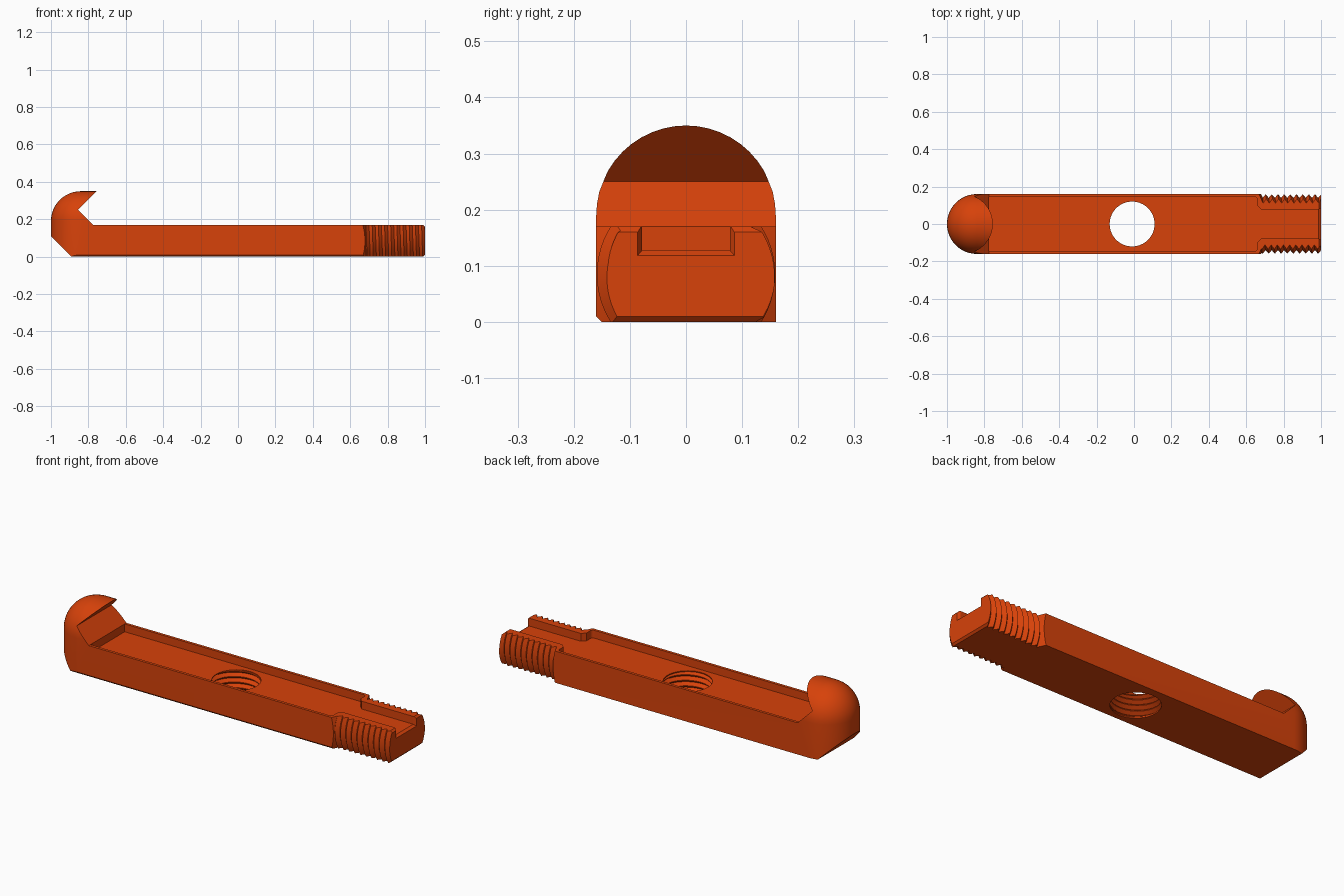
import bpy, bmesh
from math import sin, cos, pi, radians
from mathutils import Matrix

cube = bpy.data.objects.get("Cube")
if cube:
    bpy.data.objects.remove(cube)

orange = bpy.data.materials.new("burnt_orange")
orange.use_nodes = True
orange.diffuse_color = (0.68, 0.054, 0.003, 1)
orange.node_tree.nodes["Principled BSDF"].inputs["Base Color"].default_value = (0.68, 0.054, 0.003, 1)


def finish(bm, name):
    bmesh.ops.recalc_face_normals(bm, faces=bm.faces)
    if bm.calc_volume(signed=True) < 0:
        bmesh.ops.reverse_faces(bm, faces=bm.faces)
    mesh = bpy.data.meshes.new(name)
    bm.to_mesh(mesh)
    bm.free()
    mesh.materials.append(orange)
    obj = bpy.data.objects.new(name, mesh)
    bpy.context.collection.objects.link(obj)
    return obj


def prism(name, pts, axis, lo, hi):
    """Extrude a 2D outline along one axis."""
    place = {"x": lambda p, q, h: (h, p, q),
             "y": lambda p, q, h: (p, h, q),
             "z": lambda p, q, h: (p, q, h)}[axis]
    bm = bmesh.new()
    rings = [[bm.verts.new(place(p, q, h)) for p, q in pts] for h in (lo, hi)]
    for ring in rings:
        bm.faces.new(ring)
    for i in range(len(pts)):
        j = (i + 1) % len(pts)
        bm.faces.new((rings[0][i], rings[0][j], rings[1][j], rings[1][i]))
    return finish(bm, name)


def hull(name, pts):
    """Convex solid around a set of points."""
    bm = bmesh.new()
    for p in pts:
        bm.verts.new(p)
    bmesh.ops.remove_doubles(bm, verts=bm.verts, dist=0.0001)
    bmesh.ops.convex_hull(bm, input=bm.verts)
    bmesh.ops.delete(bm, geom=[v for v in bm.verts if not v.link_faces], context="VERTS")
    bmesh.ops.dissolve_limit(bm, angle_limit=radians(0.3), verts=bm.verts, edges=bm.edges)
    return finish(bm, name)


def threaded_rod(name, root, crest, pitch, turns, matrix, n=64):
    """Helical V thread around z, closed with a fan at each end."""
    bm = bmesh.new()
    rows = 2 * turns + 1
    grid = []
    for k in range(rows + 2):
        r = crest if k % 2 else root
        grid.append([bm.verts.new((r * cos(2 * pi * i / n), r * sin(2 * pi * i / n),
                                   pitch * (k / 2 + i / n))) for i in range(n if k < rows else 1)])

    def at(k, i):
        return grid[k][i] if i < n else grid[k + 2][0]

    for k in range(rows - 1):
        for i in range(n):
            bm.faces.new((at(k, i), at(k, i + 1), at(k + 1, i + 1), at(k + 1, i)))
    for k in (0, rows - 1):
        centre = bm.verts.new((0, 0, pitch * (k / 2 + 0.5)))
        rim = [at(k, i) for i in range(n + 1)] + [grid[k + 1][0]]
        for a, b in zip(rim, rim[1:] + rim[:1]):
            bm.faces.new((a, b, centre))
    bmesh.ops.transform(bm, matrix=matrix, verts=bm.verts)
    return finish(bm, name)


def combine(obj, tool, operation):
    """Apply a boolean and throw the tool away."""
    mod = obj.modifiers.new("cut", "BOOLEAN")
    mod.operation, mod.solver, mod.object = operation, "EXACT", tool
    bpy.context.view_layer.update()
    mesh = bpy.data.meshes.new_from_object(
        obj.evaluated_get(bpy.context.evaluated_depsgraph_get()))
    obj.modifiers.clear()
    obj.data = mesh
    bpy.data.objects.remove(tool)


def arc(cx, cy, r, a0, a1, n=6):
    return [(cx + r * cos(radians(a0 + (a1 - a0) * i / n)),
             cy + r * sin(radians(a0 + (a1 - a0) * i / n))) for i in range(n + 1)]


def circle_x(x, r, n=64):
    return [(x, r * cos(2 * pi * i / n), MID + r * sin(2 * pi * i / n)) for i in range(n)]


def mirrored(half):
    return half + [(x, -y) for x, y in reversed(half)]


HALF, TOP, FLOOR, MID, SLOT = 0.16, 0.17, 0.128, 0.085, 0.078
SHOULDER = 0.667

# Hooked bar: round-nosed stock trimmed to the side profile
stock = []
steps = 24
for i in range(steps + 1):
    az = pi / 2 + pi * i / steps
    for j in range(steps // 2 + 1):
        el = pi * j / steps
        x, y, z = HALF * cos(el) * cos(az), HALF * cos(el) * sin(az), HALF * sin(el)
        xs = (x - 0.84, 0.9) if i in (0, steps) else (x - 0.84,)
        for px in xs:
            stock.append((px, y, z + 0.19))
            if j == 0:
                stock.append((px, y, -0.05))
bar = hull("hooked_bar", stock)
side = [(-0.89, 0), (-1.0, 0.11), (-1.0, 0.36), (-0.745, 0.36), (-0.855, 0.25),
        (-0.775, TOP), (SHOULDER, TOP), (SHOULDER, 0)]
combine(bar, prism("side_profile", side, "y", -0.3, 0.3), "INTERSECT")

# Conical shoulder between bar and thread
shoulder = hull("shoulder", circle_x(SHOULDER, 0.182) + circle_x(0.692, 0.136))
combine(shoulder, prism("bar_section", [(-HALF, 0), (HALF, 0), (HALF, TOP), (-HALF, TOP)],
                        "x", 0.5, 0.9), "INTERSECT")

# Chamfer along the lower front edge
for part in (bar, shoulder):
    combine(part, prism("front_edge_chamfer", [(-0.17, 0.02), (-0.17, -0.01), (-0.14, -0.01)],
                        "x", -1.2, 0.8), "DIFFERENCE")

# Threaded end, flattened above and below
along_x = Matrix.Translation((0.58, 0, MID)) @ Matrix.Rotation(pi / 2, 4, "Y")
thread = threaded_rod("threaded_end", 0.14, 0.159, 0.033, 15, along_x)
flats = [(SHOULDER, 0), (0.99, 0), (1.0, 0.01), (1.0, 0.16), (0.99, TOP), (SHOULDER, TOP)]
combine(thread, prism("flats", flats, "y", -0.3, 0.3), "INTERSECT")

# Trough along the bar, narrowing through a throat into the thread's slot
wide = mirrored([(-0.775, 0.145)] + arc(0.645, 0.13, 0.015, 90, 0))
combine(bar, prism("trough_cutter", wide, "z", FLOOR, TOP + 0.01), "DIFFERENCE")
for part in (bar, shoulder, thread):
    throat = mirrored([(0.64, 0.118), (0.682, SLOT - 0.002)])
    combine(part, prism("throat_cutter", throat, "z", FLOOR, 0.22), "DIFFERENCE")
    slot = mirrored([(0.6, SLOT), (1.1, SLOT)])
    combine(part, prism("slot_cutter", slot, "z", FLOOR, 0.21), "DIFFERENCE")

# Flared mouth of the slot
flare = [(x, s * y, z) for s in (-1, 1) for x, y, z in
         ((0.985, SLOT - 0.001, FLOOR + 0.001), (1.005, 0.089, FLOOR - 0.013),
          (0.985, SLOT - 0.001, 0.2), (1.005, 0.089, 0.2))]
combine(thread, hull("slot_flare", flare), "DIFFERENCE")

# Threaded hole through the floor
hole_x = -0.01
combine(bar, prism("hole_cutter", arc(hole_x, 0, 0.12, 0, 360 - 360 / 64, 63), "z", -0.1, 0.2),
        "DIFFERENCE")
grooves = threaded_rod("groove_cutter", 0.117, 0.139, 0.03, 8, Matrix.Translation((hole_x, 0, -0.07)))
combine(grooves, prism("groove_limits", [(-0.3, -0.3), (0.3, -0.3), (0.3, 0.3), (-0.3, 0.3)],
                       "z", 0.005, FLOOR - 0.005), "INTERSECT")
combine(bar, grooves, "DIFFERENCE")

# Smooth curved faces, keep machined edges crisp
bpy.ops.object.select_all(action="DESELECT")
for part in (bar, shoulder, thread):
    part.select_set(True)
bpy.context.view_layer.objects.active = bar
bpy.ops.object.shade_smooth_by_angle(angle=radians(25))
